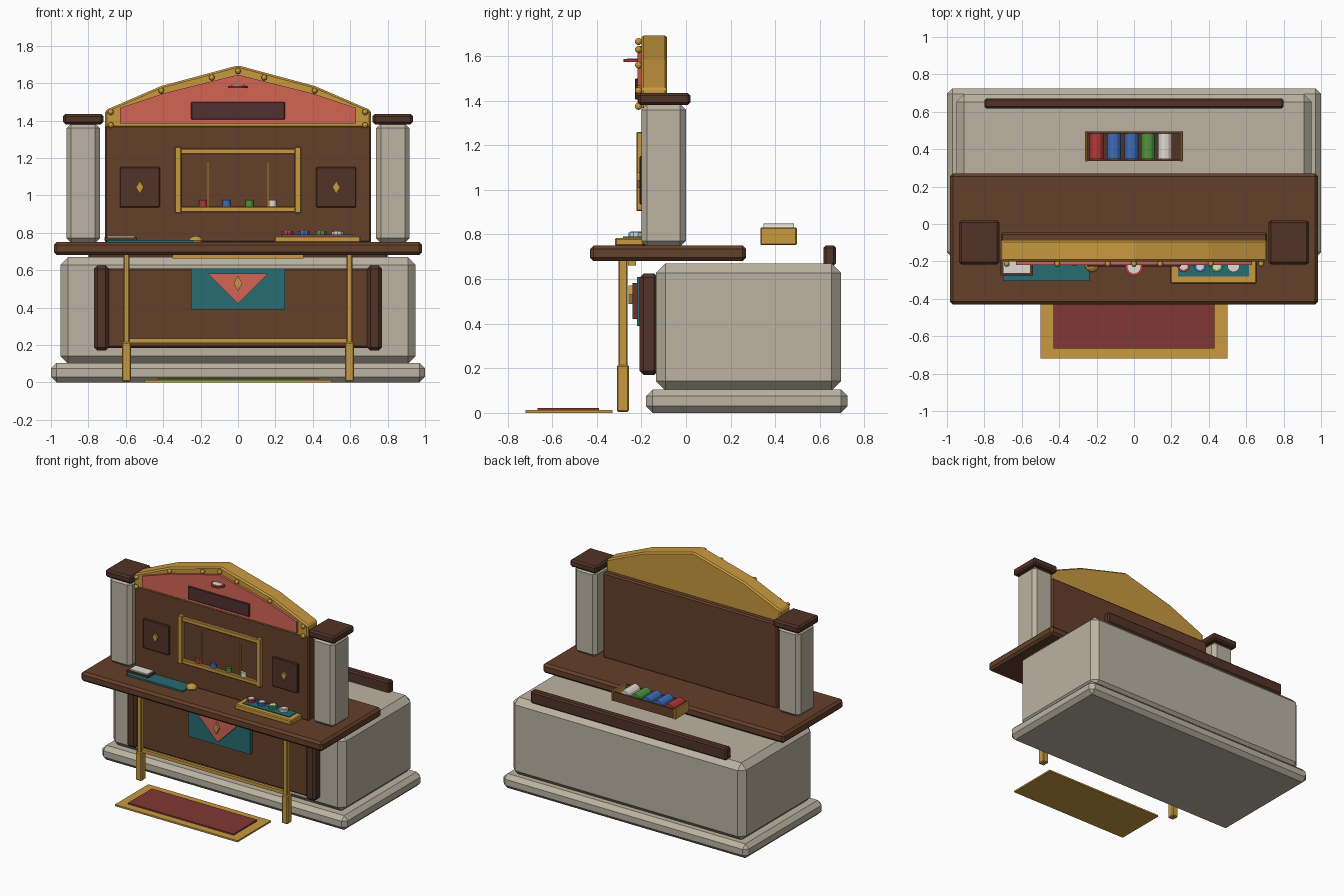
import bpy, bmesh, math
from mathutils import Matrix

if "Cube" in bpy.data.objects:
    bpy.data.objects.remove(bpy.data.objects["Cube"])

COLORS = {
    "stone": (0.50, 0.45, 0.36), "wood": (0.13, 0.05, 0.023), "dark_wood": (0.085, 0.033, 0.02),
    "gold": (0.58, 0.32, 0.05), "coral": (0.65, 0.13, 0.09), "teal": (0.02, 0.15, 0.17),
    "sign": (0.08, 0.03, 0.03), "rug_red": (0.22, 0.04, 0.035), "white": (0.75, 0.72, 0.65),
    "red": (0.45, 0.04, 0.04), "blue": (0.05, 0.15, 0.5), "green": (0.08, 0.3, 0.05),
}
MATS = {}
for key, rgb in COLORS.items():
    MATS[key] = bpy.data.materials.new(key)
    MATS[key].diffuse_color = (*rgb, 1)


def finish(name, bm, color, bevel=0):
    bmesh.ops.recalc_face_normals(bm, faces=bm.faces)
    mesh = bpy.data.meshes.new(name)
    bm.to_mesh(mesh)
    bm.free()
    ob = bpy.data.objects.new(name, mesh)
    bpy.context.collection.objects.link(ob)
    mesh.materials.append(MATS[color])
    if bevel:
        mod = ob.modifiers.new("chamfer", "BEVEL")
        mod.width = bevel
        mod.segments = 1
    return ob


def box(name, x, y, z, color, bevel=0):
    """Box from (min, max) ranges."""
    bm = bmesh.new()
    bmesh.ops.create_cube(bm, size=1)
    for v in bm.verts:
        v.co = [r[0] + (c + 0.5) * (r[1] - r[0]) for r, c in zip((x, y, z), v.co)]
    return finish(name, bm, color, bevel)


def pair(name, x, y, z, color, bevel=0):
    """Box and its mirror image across x = 0."""
    box(name + "_right", x, y, z, color, bevel)
    box(name + "_left", (-x[1], -x[0]), y, z, color, bevel)


def plate(name, points, y, color, bevel=0):
    """Front-facing (x, z) profile extruded between two y values."""
    bm = bmesh.new()
    face = bm.faces.new([bm.verts.new((px, y[0], pz)) for px, pz in points])
    ext = bmesh.ops.extrude_face_region(bm, geom=[face])
    for v in ext["geom"]:
        if isinstance(v, bmesh.types.BMVert):
            v.co.y = y[1]
    return finish(name, bm, color, bevel)


def cyl(name, center, r, depth, color, sides=12, axis="Z"):
    bm = bmesh.new()
    rot = {"Z": Matrix(), "X": Matrix.Rotation(math.pi / 2, 4, "Y"),
           "Y": Matrix.Rotation(math.pi / 2, 4, "X")}[axis]
    bmesh.ops.create_cone(bm, cap_ends=True, segments=sides, radius1=r, radius2=r, depth=depth,
                          matrix=Matrix.Translation(center) @ rot)
    return finish(name, bm, color)


def ball(name, center, r, color, squash=1):
    bm = bmesh.new()
    bmesh.ops.create_uvsphere(bm, u_segments=10, v_segments=6, radius=r,
                              matrix=Matrix.Translation(center) @ Matrix.Diagonal((1, 1, squash, 1)))
    return finish(name, bm, color)


def diamond(name, x, z, w, h, y):
    plate(name, [(x - w, z), (x, z - h), (x + w, z), (x, z + h)], y, "gold")


# Stone base
box("plinth", (-1, 1), (-0.18, 0.725), (0, 0.105), "stone", 0.03)
box("body", (-0.95, 0.95), (-0.135, 0.695), (0.10, 0.67), "stone", 0.042)

# Front panel with side posts
box("front_panel", (-0.72, 0.72), (-0.19, -0.12), (0.185, 0.61), "wood", 0.01)
pair("panel_post", (0.69, 0.77), (-0.208, -0.125), (0.17, 0.625), "dark_wood", 0.018)

# Banner
box("banner", (-0.25, 0.25), (-0.22, -0.185), (0.39, 0.61), "teal")
plate("banner_triangle", [(-0.16, 0.582), (0.16, 0.582), (0, 0.42)], (-0.24, -0.218), "coral")
diamond("banner_diamond", 0, 0.53, 0.022, 0.042, (-0.258, -0.238))

# Counter, legs and rails
box("counter_top", (-0.985, 0.985), (-0.43, 0.27), (0.68, 0.75), "wood", 0.016)
box("under_counter_strip", (-0.35, 0.35), (-0.26, -0.225), (0.662, 0.682), "gold")
pair("leg_upper", (0.58, 0.612), (-0.303, -0.262), (0.2, 0.685), "gold", 0.005)
pair("leg_lower", (0.572, 0.62), (-0.31, -0.256), (0.005, 0.215), "gold", 0.006)
box("foot_rail", (-0.59, 0.59), (-0.292, -0.27), (0.21, 0.234), "gold")
box("back_rail", (-0.8, 0.8), (0.617, 0.672), (0.66, 0.75), "dark_wood", 0.01)

# Rug
box("rug_border", (-0.5, 0.5), (-0.72, -0.33), (0, 0.012), "gold")
box("rug_center", (-0.43, 0.43), (-0.665, -0.39), (0.01, 0.022), "rug_red")

# Back wall and pillars
box("back_wall", (-0.712, 0.712), (-0.195, -0.045), (0.745, 1.375), "wood", 0.01)
pair("pillar", (0.738, 0.918), (-0.2, 0), (0.745, 1.385), "stone", 0.026)
pair("pillar_cap", (0.72, 0.935), (-0.216, 0.02), (1.38, 1.435), "dark_wood", 0.012)

# Side wall panels
pair("wall_square", (0.418, 0.632), (-0.208, -0.19), (0.935, 1.152), "dark_wood", 0.005)
for side in (-1, 1):
    diamond("wall_diamond", side * 0.525, 1.043, 0.021, 0.034, (-0.22, -0.2))

# Display frame with dividers and chip stacks
pair("frame_side", (0.303, 0.337), (-0.222, -0.19), (0.905, 1.26), "gold", 0.004)
for z in (0.91, 1.22):
    box("frame_bar", (-0.33, 0.33), (-0.216, -0.19), (z, z + 0.03), "gold", 0.004)
pair("frame_divider", (0.156, 0.166), (-0.206, -0.19), (0.94, 1.18), "gold")
for x, c in zip((-0.188, -0.062, 0.062, 0.185), ("red", "blue", "green", "white")):
    cyl("display_chips", (x, -0.193, 0.957), 0.022, 0.034, c)


# Gable
def arch(points):
    return points + [(-x, z) for x, z in reversed(points) if x]


plate("gable", arch([(-0.71, 1.36), (-0.71, 1.455), (-0.41, 1.585), (0, 1.695)]),
      (-0.2, -0.085), "gold", 0.01)
plate("gable_inset", arch([(-0.63, 1.385), (-0.63, 1.468), (-0.4, 1.545), (0, 1.645)]),
      (-0.218, -0.19), "coral")
box("sign_board", (-0.25, 0.25), (-0.228, -0.21), (1.405, 1.5), "sign", 0.003)
for x, z in ((0.68, 1.375), (0.68, 1.445), (0.41, 1.56), (0.14, 1.63), (0, 1.665)):
    for side in ((-1, 1) if x else (1,)):
        ball("gable_stud", (side * x, -0.213, z), 0.016, "gold")
cyl("gable_disc_ring", (0, -0.23, 1.58), 0.05, 0.012, "red", 16)
cyl("gable_disc_center", (0, -0.23, 1.581), 0.035, 0.016, "white", 16)

# Counter items: mat, notebook, bell
box("mat", (-0.7, -0.237), (-0.305, -0.19), (0.748, 0.762), "teal")
box("notebook_cover", (-0.715, -0.54), (-0.275, -0.19), (0.76, 0.775), "dark_wood")
box("notebook_pages", (-0.7, -0.553), (-0.265, -0.19), (0.77, 0.784), "white")
ball("bell", (-0.225, -0.218, 0.758), 0.04, "gold", 0.65)

# Chip tray on the counter
box("tray", (0.195, 0.655), (-0.318, -0.19), (0.748, 0.784), "gold", 0.006)
box("tray_felt", (0.235, 0.615), (-0.282, -0.19), (0.775, 0.79), "teal")
for x, c in zip((0.265, 0.353, 0.442, 0.532), ("red", "blue", "green", "white")):
    cyl("tray_chip", (x, -0.225, 0.797), 0.033, 0.022, c, 10)
    cyl("tray_chip_top", (x, -0.225, 0.809), 0.023, 0.008, "white", 6)

# Open chip rack behind the wall
box("rack_floor", (-0.25, 0.25), (0.342, 0.49), (0.757, 0.775), "dark_wood")
pair("rack_end", (0.246, 0.262), (0.333, 0.497), (0.753, 0.832), "gold", 0.005)
for y in (0.337, 0.484):
    box("rack_side", (-0.25, 0.25), (y, y + 0.01), (0.757, 0.825), "wood")
for x, c in zip((-0.2, -0.107, -0.013, 0.075, 0.165), ("red", "blue", "blue", "green", "white")):
    cyl("rack_chips", (x, 0.416, 0.812), 0.037, 0.137, c, 12, "Y")

for m in bpy.data.materials:
    if m.users and not m.is_grease_pencil:
        m.use_nodes = True
        m.node_tree.nodes["Principled BSDF"].inputs["Base Color"].default_value = m.diffuse_color
